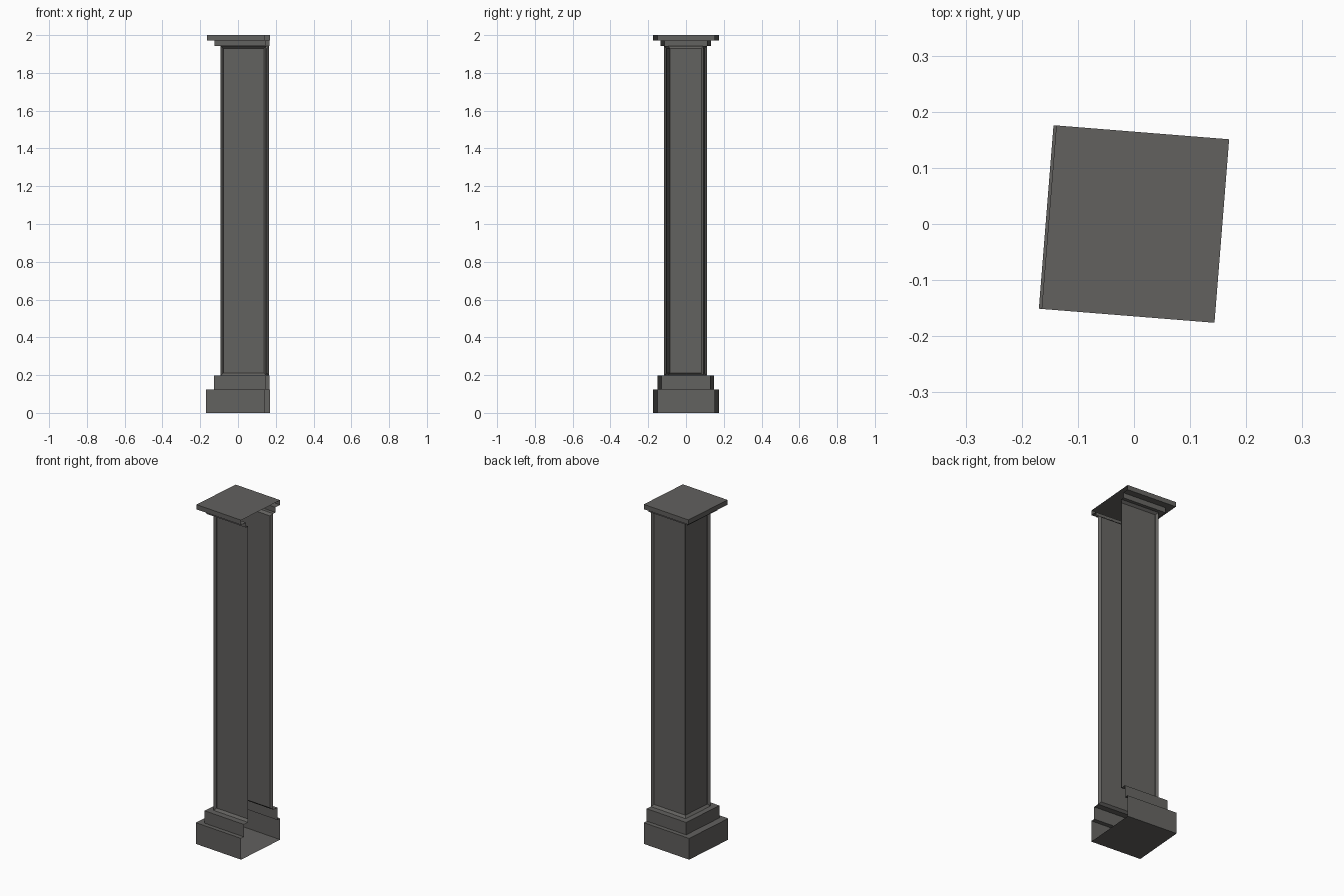
import bpy, bmesh, math

if "Cube" in bpy.data.objects:
    bpy.data.objects.remove(bpy.data.objects["Cube"])

RIGHT = 0.157                     # plane where the column is cut open
TURN = math.radians(-4.57)        # whole column is slightly turned

stone = bpy.data.materials.new("dark grey stone")
stone.diffuse_color = (0.122, 0.119, 0.113, 1)
stone.use_nodes = True
stone.node_tree.nodes["Principled BSDF"].inputs["Base Color"].default_value = stone.diffuse_color


def shell(name, rings, floor=False, lid=False, panels=False):
    """Three-sided shell open towards +x; each ring is (z, left reach, half depth)."""
    bm = bmesh.new()
    loops = []
    for z, a, h in rings:
        pts = [(RIGHT, -h), (-a, -h), (-a, h), (RIGHT, h)]
        loops.append([bm.verts.new((x, y, z)) for x, y in pts])
    walls = []
    for lo, hi in zip(loops, loops[1:]):
        for i in range(3):
            walls.append(bm.faces.new((lo[i], hi[i], hi[i + 1], lo[i + 1])))
    if floor:
        bm.faces.new(loops[0])
    if lid:
        bm.faces.new(loops[-1][::-1])
    bm.normal_update()
    if panels:
        bmesh.ops.inset_individual(bm, faces=walls, thickness=0.012, depth=-0.013,
                                   use_even_offset=True)
    me = bpy.data.meshes.new(name)
    bm.to_mesh(me)
    bm.free()
    me.materials.append(stone)
    ob = bpy.data.objects.new(name, me)
    ob.rotation_euler.z = TURN
    bpy.context.collection.objects.link(ob)
    return ob


# stepped plinth, closed underneath
shell("plinth", [(0, .157, .164), (.125, .157, .164), (.125, .116, .139),
                 (.198, .116, .139), (.198, .084, .1045)], floor=True)
# shaft with recessed panels
shell("shaft", [(.198, .084, .1045), (1.942, .084, .1045)], panels=True)
# stepped capital with a closed top
shell("capital", [(1.942, .084, .1045), (1.942, .114, .124), (1.972, .114, .124),
                  (1.972, .152, .164), (2.0, .152, .164)], lid=True)
